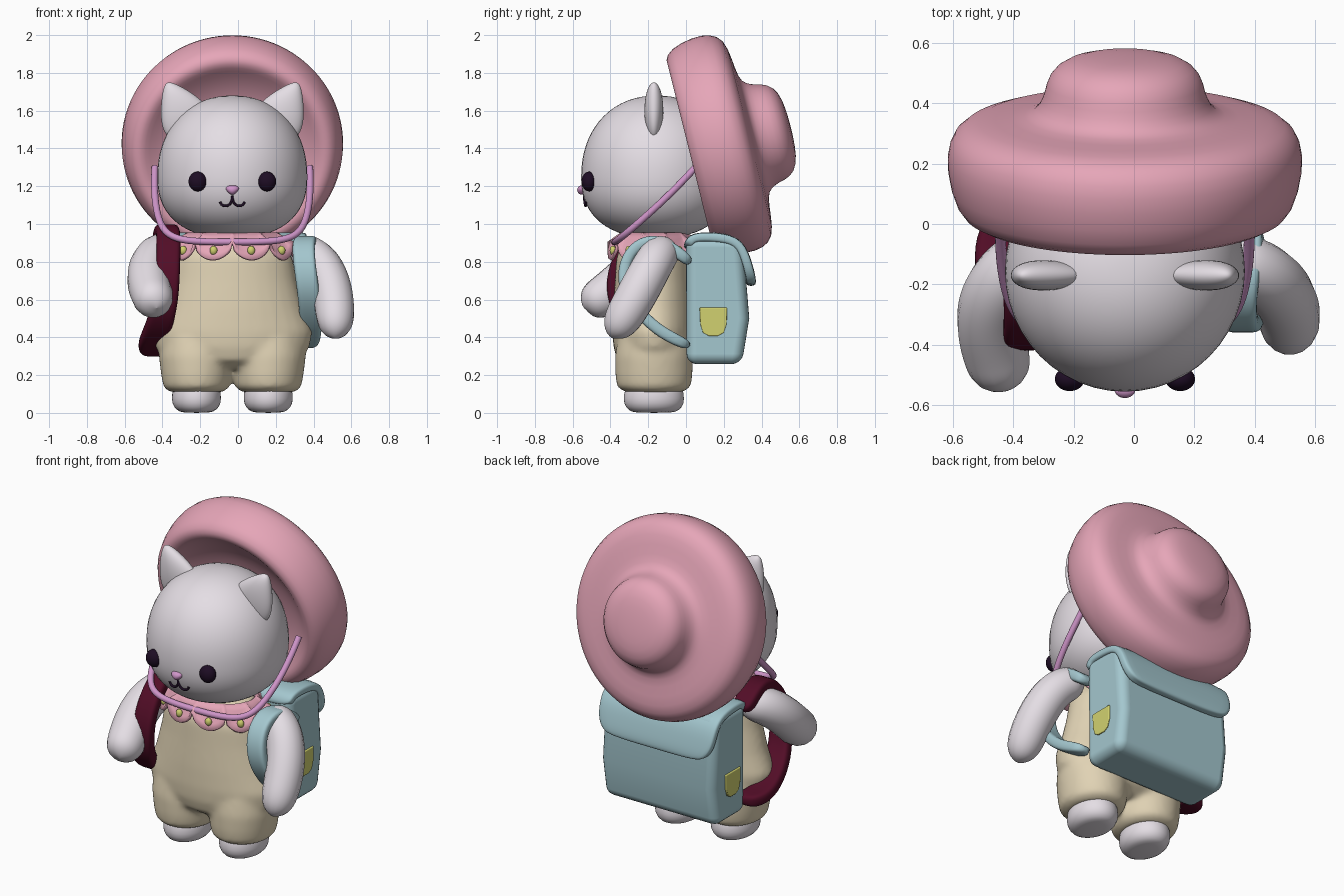
import bpy, bmesh, math
from mathutils import Matrix, Vector

cube = bpy.data.objects.get("Cube")
if cube:
    bpy.data.objects.remove(cube, do_unlink=True)

CX = -0.03  # the figure's mirror plane


def material(name, *rgb):
    m = bpy.data.materials.new(name)
    m.use_nodes = True
    m.diffuse_color = (*rgb, 1)
    bsdf = next(n for n in m.node_tree.nodes if n.type == 'BSDF_PRINCIPLED')
    bsdf.inputs["Base Color"].default_value = (*rgb, 1)
    return m


fur = material("pale_fur", 0.78, 0.73, 0.78)
pink = material("dusty_pink", 0.79, 0.38, 0.48)
cloth = material("cream_cloth", 0.75, 0.65, 0.46)
blue = material("soft_blue", 0.37, 0.57, 0.62)
wine = material("wine_red", 0.085, 0.004, 0.02)
yellow = material("mustard", 0.64, 0.64, 0.16)
lilac = material("lilac", 0.62, 0.30, 0.58)
dark = material("near_black", 0.013, 0.004, 0.018)


def finish(name, bm, mat, subsurf=0):
    bmesh.ops.recalc_face_normals(bm, faces=bm.faces)
    me = bpy.data.meshes.new(name)
    bm.to_mesh(me)
    bm.free()
    for p in me.polygons:
        p.use_smooth = True
    me.materials.append(mat)
    ob = bpy.data.objects.new(name, me)
    bpy.context.collection.objects.link(ob)
    if subsurf:
        mod = ob.modifiers.new("Smooth surface", 'SUBSURF')
        mod.levels = mod.render_levels = subsurf
    return ob


def bridge(bm, rings, caps=True):
    rings = [[bm.verts.new(p) for p in ring] for ring in rings]
    n = len(rings[0])
    for a, b in zip(rings, rings[1:]):
        for i in range(n):
            j = (i + 1) % n
            bm.faces.new((a[i], a[j], b[j], b[i]))
    if caps:
        bm.faces.new(rings[0][::-1])
        bm.faces.new(rings[-1])


def stack(bm, cx, cy, levels, n=32):
    """Closed solid from (height, x radius, y radius) ellipses."""
    turn = [2 * math.pi * i / n for i in range(n)]
    bridge(bm, [[(cx + rx * math.cos(t), cy + ry * math.sin(t), z) for t in turn]
                for z, rx, ry in levels])


def ball(name, centre, radii, mat, taper=0, tilt=0):
    bm = bmesh.new()
    bmesh.ops.create_uvsphere(bm, u_segments=40, v_segments=24, radius=1)
    for v in bm.verts:
        v.co.x *= 1 - taper * v.co.z
    bm.transform(Matrix.Translation(centre) @ Matrix.Rotation(tilt, 4, 'Y')
                 @ Matrix.Diagonal((*radii, 1)))
    return finish(name, bm, mat)


def tube(name, points, radius, mat, scales=None):
    cu = bpy.data.curves.new(name, 'CURVE')
    cu.dimensions = '3D'
    cu.bevel_depth, cu.bevel_resolution = radius, 6
    cu.use_fill_caps = True
    s = cu.splines.new('NURBS')
    s.points.add(len(points) - 1)
    for i, p in enumerate(points):
        s.points[i].co = (*p, 1)
        s.points[i].radius = scales[i] if scales else 1
    s.use_endpoint_u, s.order_u, s.resolution_u = True, 4, 10
    tmp = bpy.data.objects.new(name + "_path", cu)
    bpy.context.collection.objects.link(tmp)
    bpy.context.view_layer.update()
    me = bpy.data.meshes.new_from_object(
        tmp.evaluated_get(bpy.context.evaluated_depsgraph_get()))
    bpy.data.objects.remove(tmp, do_unlink=True)
    bm = bmesh.new()
    bm.from_mesh(me)
    bpy.data.meshes.remove(me)
    return finish(name, bm, mat)


def ribbon(name, points, widths, thick, mat):
    """Flat band lying across x, following a path."""
    rings = []
    for i, (p, w) in enumerate(zip(points, widths)):
        a, b = points[max(i - 1, 0)], points[min(i + 1, len(points) - 1)]
        nrm = Vector((0, a[2] - b[2], b[1] - a[1])).normalized() * thick
        side, inner = Vector((w, 0, 0)), Vector((w - thick, 0, 0))
        c = Vector(p)
        rings.append([c + inner + nrm, c + side + nrm, c + side - nrm, c + inner - nrm,
                      c - inner - nrm, c - side - nrm, c - side + nrm, c - inner + nrm])
    bm = bmesh.new()
    bridge(bm, rings)
    return finish(name, bm, mat, 2)


def prism(name, outline, x0, x1, bevel, mat):
    bm = bmesh.new()
    bridge(bm, [[(x, y, z) for y, z in outline] for x in (x0, x1)])
    ob = finish(name, bm, mat)
    mod = ob.modifiers.new("Soft edges", 'BEVEL')
    mod.width, mod.segments, mod.limit_method = bevel, 5, 'ANGLE'
    mod.angle_limit = math.radians(50)
    mod.harden_normals = True
    return ob


# Dungarees: torso and two legs fused into one soft surface
bm = bmesh.new()
stack(bm, CX, -0.17, [(0.235, 0.20, 0.13), (0.28, 0.36, 0.195), (0.35, 0.41, 0.215),
                      (0.43, 0.425, 0.22), (0.55, 0.38, 0.217), (0.70, 0.34, 0.207),
                      (0.82, 0.32, 0.20), (0.90, 0.27, 0.17), (0.95, 0.22, 0.14)])
for s in (-1, 1):
    stack(bm, CX + s * 0.19, -0.17, [(0.11, 0.14, 0.15), (0.135, 0.175, 0.195),
                                     (0.20, 0.187, 0.205), (0.30, 0.20, 0.207),
                                     (0.40, 0.19, 0.19)])
body = finish("dungarees", bm, cloth)
rm = body.modifiers.new("Fuse", 'REMESH')
rm.mode, rm.voxel_size, rm.use_smooth_shade = 'VOXEL', 0.014, True
sm = body.modifiers.new("Soften", 'SMOOTH')
sm.factor, sm.iterations = 0.5, 16

# Feet
for s, side in ((-1, "right"), (1, "left")):
    bm = bmesh.new()
    stack(bm, CX + s * 0.19, -0.17, [(0.0, 0.07, 0.10), (0.012, 0.105, 0.135),
                                     (0.05, 0.132, 0.162), (0.10, 0.13, 0.16),
                                     (0.18, 0.12, 0.14)])
    finish(side + "_foot", bm, fur, 1)

# Head: a ball with full cheeks
bm = bmesh.new()
levels = []
for i in range(33):
    h = -math.cos(math.pi * (0.02 + 0.96 * i / 32))
    power = 2.35 if h < 0 else 2.15
    r = (1 - abs(h) ** power) ** (1 / power)
    levels.append((1.25 + h * (0.325 if h < 0 else 0.43), 0.397 * r, 0.40 * r))
stack(bm, CX, -0.155, levels, 48)
finish("head", bm, fur)

# Ears and face
for s, side in ((-1, "right"), (1, "left")):
    ball(side + "_ear", (CX + s * 0.27, -0.17, 1.60), (0.118, 0.05, 0.165), fur,
         taper=0.5, tilt=s * math.radians(27))
    ball(side + "_eye", (CX + s * 0.183, -0.513, 1.225), (0.049, 0.04, 0.052), dark)
    tube(side + "_mouth", [(CX, -0.540, 1.15), (CX, -0.536, 1.11), (CX + s * 0.035, -0.532, 1.086),
                           (CX + s * 0.06, -0.529, 1.102), (CX + s * 0.065, -0.529, 1.118)],
         0.0065, dark)
ball("nose", (CX, -0.55, 1.18), (0.032, 0.026, 0.025), lilac, taper=-0.4)

# Arms
ends = [0, 0.9, 1.05, 1.1, 1.12, 0.95, 0]
tube("right_arm", [(-0.30, -0.08, 0.87), (-0.33, -0.09, 0.86), (-0.42, -0.15, 0.865),
                   (-0.485, -0.28, 0.75), (-0.46, -0.42, 0.62), (-0.43, -0.53, 0.565),
                   (-0.43, -0.54, 0.555)], 0.103, fur, ends)
tube("left_arm", [(0.28, -0.10, 0.88), (0.31, -0.11, 0.865), (0.39, -0.14, 0.845),
                  (0.47, -0.195, 0.75), (0.52, -0.29, 0.57), (0.515, -0.385, 0.415),
                  (0.515, -0.39, 0.395)], 0.098, fur, ends)

# Scalloped collar with a spot on each petal
bm = bmesh.new()
N, PETALS = 160, 10
rows = []
for k in range(5):
    row = []
    for i in range(N):
        t = 2 * math.pi * i / N
        drop = 0.05 + 0.09 * math.sqrt(abs(math.sin(PETALS * t / 2)))
        f = k / 4
        row.append((CX + (0.24 + 0.10 * f) * math.sin(t),
                    -0.17 - (0.17 + 0.07 * f) * math.cos(t), 0.95 - drop * f))
    rows.append(row)
bridge(bm, rows, caps=False)
collar = finish("collar", bm, pink)
sol = collar.modifiers.new("Thickness", 'SOLIDIFY')
sol.thickness, sol.offset = 0.016, 0
for i in range(PETALS):
    t = 2 * math.pi * (i + 0.5) / PETALS
    ball("collar_spot", (CX + 0.322 * math.sin(t), -0.17 - 0.228 * math.cos(t), 0.86),
         (0.02, 0.017, 0.024), yellow)

# Hat hanging behind the head, turned on a tilted axis
bm = bmesh.new()
profile = [(-0.04, 0.01), (-0.045, 0.20), (-0.07, 0.32), (-0.125, 0.42), (-0.158, 0.46),
           (-0.175, 0.505), (-0.135, 0.56), (0.0, 0.593), (0.09, 0.586), (0.155, 0.543),
           (0.172, 0.43), (0.18, 0.32), (0.21, 0.285), (0.26, 0.265), (0.32, 0.255),
           (0.37, 0.20), (0.385, 0.10), (0.387, 0.01)]
stack(bm, 0, 0, [(h, r, r) for h, r in profile], 48)
bm.transform(Matrix.Translation((CX, 0.18, 1.417)) @ Matrix.Rotation(math.radians(-76), 4, 'X'))
finish("hat", bm, pink, 1)

# Chin cord
half = [(0.41, 0.05, 1.30), (0.415, -0.05, 1.19), (0.405, -0.20, 1.05),
        (0.35, -0.34, 0.93), (0.20, -0.375, 0.905)]
tube("chin_cord", [(CX - x, y, z) for x, y, z in half] + [(CX, -0.38, 0.905)]
     + [(CX + x, y, z) for x, y, z in half[::-1]], 0.018, lilac)

# Backpack with flap and side pockets
prism("backpack", [(0.0, 0.93), (0.003, 0.258), (0.295, 0.258), (0.335, 0.50), (0.30, 0.93)],
      CX - 0.387, CX + 0.387, 0.055, blue)
flap = [(CX, y, z) for y, z in ((0.005, 0.86), (0.02, 0.92), (0.08, 0.935), (0.24, 0.925),
                                (0.30, 0.87), (0.33, 0.77), (0.345, 0.71), (0.345, 0.67))]
ribbon("backpack_flap", flap, [0.385, 0.39, 0.395, 0.395, 0.395, 0.39, 0.36, 0.30], 0.026, blue)
shield = [(0.072, 0.558), (0.218, 0.558), (0.215, 0.47), (0.20, 0.425), (0.17, 0.408),
          (0.12, 0.408), (0.09, 0.425), (0.076, 0.47)]
for s, side in ((-1, "right"), (1, "left")):
    prism(side + "_pocket", shield, CX + s * 0.37, CX + s * 0.396, 0.006, yellow)

# Shoulder straps
ribbon("left_strap", [(0.36, 0.03, 0.79), (0.37, -0.06, 0.865), (0.36, -0.16, 0.92),
                      (0.345, -0.26, 0.895), (0.35, -0.33, 0.80), (0.37, -0.335, 0.66),
                      (0.385, -0.25, 0.53), (0.385, -0.13, 0.42), (0.365, 0.03, 0.35)],
       [0.06] * 9, 0.031, blue)
ribbon("right_strap", [(-0.39, 0.03, 0.87), (-0.39, -0.06, 0.945), (-0.375, -0.16, 0.975),
                       (-0.365, -0.28, 0.93), (-0.37, -0.375, 0.79), (-0.375, -0.395, 0.63),
                       (-0.41, -0.33, 0.48), (-0.455, -0.17, 0.375), (-0.455, -0.04, 0.335),
                       (-0.40, 0.05, 0.33)],
       [0.065] * 6 + [0.075] * 4, 0.037, wine)
